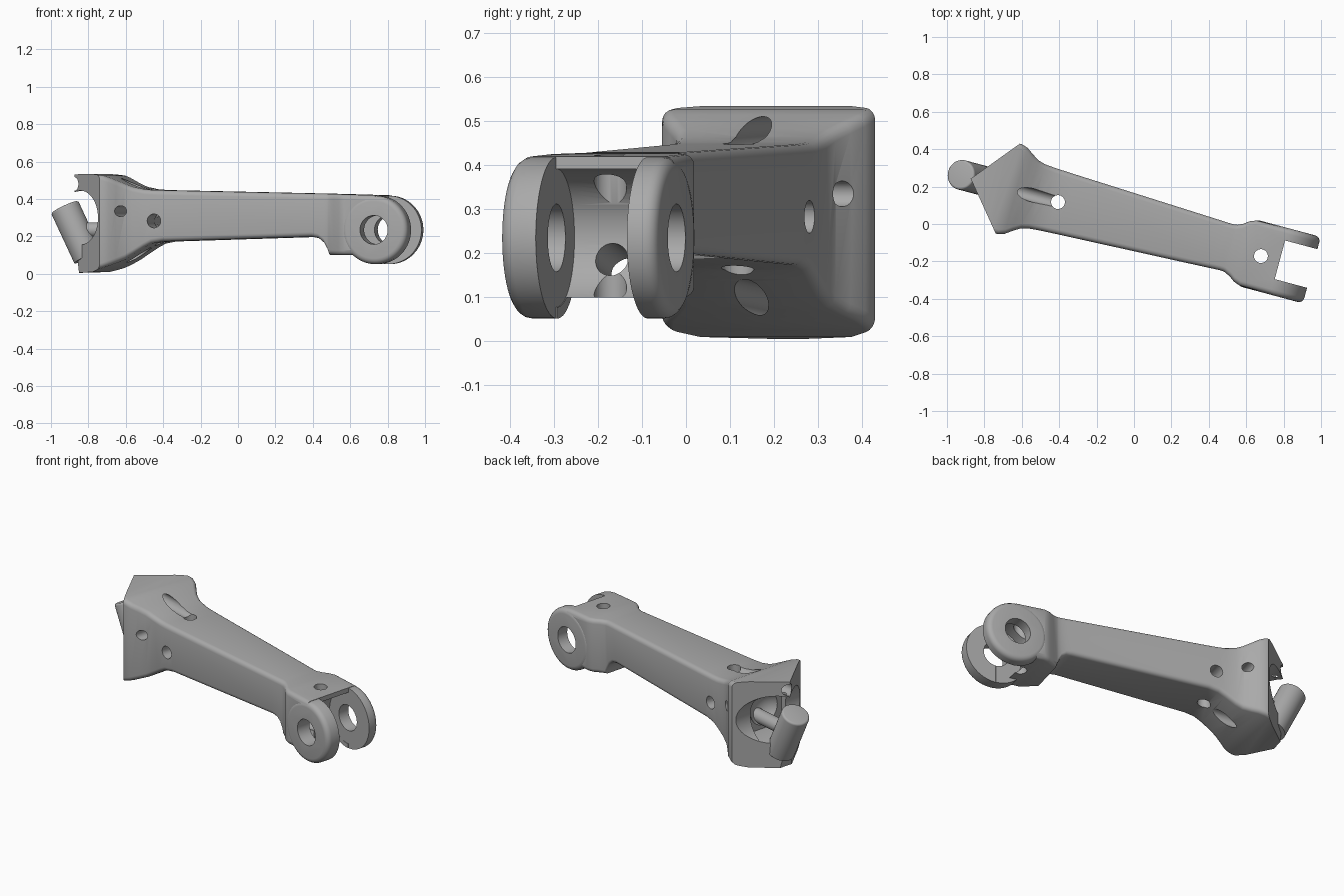
import bpy, bmesh, math
from mathutils import Vector, Matrix

if "Cube" in bpy.data.objects:
    bpy.data.objects.remove(bpy.data.objects["Cube"])

YAW = math.radians(-15)
VC = 0.008                      # centre line of the arm across its width

metal = bpy.data.materials.new("grey_metal")
metal.diffuse_color = (0.4, 0.4, 0.4, 1)
metal.use_nodes = True
metal.node_tree.nodes["Principled BSDF"].inputs["Base Color"].default_value = metal.diffuse_color


def make(name, bm):
    bmesh.ops.recalc_face_normals(bm, faces=bm.faces)
    me = bpy.data.meshes.new(name)
    bm.to_mesh(me)
    bm.free()
    ob = bpy.data.objects.new(name, me)
    bpy.context.collection.objects.link(ob)
    me.materials.append(metal)
    return ob


def rod(name, a, b, r, bevel_end=None, bevel=0.0, seg=40):
    """Cylinder from a to b, optionally rounding the rim at one end (0 = a, 1 = b)."""
    a, b = Vector(a), Vector(b)
    bm = bmesh.new()
    bmesh.ops.create_cone(bm, cap_ends=True, segments=seg, radius1=r, radius2=r, depth=(b - a).length)
    if bevel:
        s = 1 if bevel_end else -1
        rim = [e for e in bm.edges if all(v.co.z * s > 0 for v in e.verts)]
        bmesh.ops.bevel(bm, geom=rim, offset=bevel, segments=4, profile=0.5, affect='EDGES')
    rot = (b - a).to_track_quat('Z', 'Y').to_matrix().to_4x4()
    bmesh.ops.transform(bm, matrix=Matrix.Translation((a + b) / 2) @ rot, verts=bm.verts)
    return make(name, bm)


def box(name, lo, hi):
    lo, hi = Vector(lo), Vector(hi)
    bm = bmesh.new()
    bmesh.ops.create_cube(bm, size=1)
    for v in bm.verts:
        v.co = (lo + hi) / 2 + Vector([c * d for c, d in zip(v.co, hi - lo)])
    return make(name, bm)


def ball(name, c, r):
    bm = bmesh.new()
    bmesh.ops.create_uvsphere(bm, u_segments=32, v_segments=16, radius=r)
    bmesh.ops.translate(bm, vec=c, verts=bm.verts)
    return make(name, bm)


def combine(ob, other, op):
    m = ob.modifiers.new("bool", 'BOOLEAN')
    m.operation, m.object, m.solver = op, other, 'EXACT'
    bpy.context.view_layer.objects.active = ob
    bpy.ops.object.modifier_apply(modifier=m.name)
    bpy.data.objects.remove(other)


def section(bm, u, hw, zb, zt, r=0.026, n=4):
    """Rounded rectangle across the arm."""
    ring = []
    for cy, cz, start in ((hw - r, zt - r, 0), (-hw + r, zt - r, 90),
                          (-hw + r, zb + r, 180), (hw - r, zb + r, 270)):
        for i in range(n + 1):
            t = math.radians(start + 90 * i / n)
            ring.append(bm.verts.new((u, VC + cy + r * math.cos(t), cz + r * math.sin(t))))
    return ring


# arm: lofted from flared head to fork block (position, half width, bottom, top)
stations = [(-0.92, 0.24, 0.004, 0.532), (-0.76, 0.247, 0.010, 0.534), (-0.69, 0.249, 0.032, 0.526),
            (-0.655, 0.238, 0.045, 0.514), (-0.62, 0.213, 0.060, 0.498), (-0.58, 0.188, 0.078, 0.480),
            (-0.54, 0.177, 0.103, 0.464), (-0.48, 0.172, 0.141, 0.452), (-0.44, 0.170, 0.162, 0.449),
            (-0.38, 0.167, 0.173, 0.447), (0.44, 0.131, 0.198, 0.430), (0.475, 0.129, 0.190, 0.429),
            (0.505, 0.128, 0.165, 0.429), (0.525, 0.129, 0.130, 0.428), (0.535, 0.131, 0.102, 0.428),
            (0.565, 0.145, 0.101, 0.427), (0.595, 0.167, 0.100, 0.426), (0.63, 0.180, 0.100, 0.425),
            (0.803, 0.181, 0.100, 0.420)]
bm = bmesh.new()
rings = [section(bm, *s) for s in stations]
for a, b in zip(rings, rings[1:]):
    for i in range(len(a)):
        j = (i + 1) % len(a)
        bm.faces.new((a[i], a[j], b[j], b[i]))
bm.faces.new(rings[0])
bm.faces.new(rings[-1])
# head end: tilted end plane and two angled corners
for co, no in (((-0.87, 0, 0), (-0.53, 0, -0.09)),
               ((-0.70, VC + 0.25, 0), (-0.17, 0.14, 0)),
               ((-0.70, VC - 0.25, 0), (-0.17, -0.14, 0))):
    geom = bm.verts[:] + bm.edges[:] + bm.faces[:]
    bmesh.ops.bisect_plane(bm, geom=geom, plane_co=co, plane_no=Vector(no).normalized(), clear_outer=True)
    bmesh.ops.holes_fill(bm, edges=[e for e in bm.edges if e.is_boundary], sides=0)
arm = make("arm", bm)

# fork ears, rounded on the outer rim
HU, HZ = 0.799, 0.235
combine(arm, rod("ear", (HU, -0.176, HZ), (HU, -0.088, HZ), 0.183, 0, 0.03, 64), 'UNION')
combine(arm, rod("ear", (HU, 0.122, HZ), (HU, 0.192, HZ), 0.183, 1, 0.03, 64), 'UNION')

cutters = [
    # fork slot and hinge bore
    box("slot", (0.803, -0.09, -0.1), (1.1, 0.124, 0.6)),
    rod("slot_floor", (HU, -0.0899, HZ), (HU, 0.1239, HZ), 0.157, seg=64),
    rod("hinge_bore", (HU, -0.4, HZ), (HU, 0.4, HZ), 0.077),
    # bolt holes through fork block
    rod("fork_bolt", (0.70, 0.01, 0), (0.70, 0.01, 0.6), 0.037),
    rod("fork_drain", (0.47, 0.0, 0.150), (0.75, 0.0, 0.205), 0.038),
    # cross holes near the head
    rod("upright_hole", (-0.423, VC, 0), (-0.423, VC, 0.6), 0.037),
    rod("cross_hole", (-0.422, -0.4, 0.283), (-0.422, 0.4, 0.283), 0.037),
    rod("flare_hole", (-0.598, -0.4, 0.335), (-0.598, 0.4, 0.335), 0.029),
    # sloping holes opening on the rear face
    rod("upper_channel", (-0.40, VC, 0.468), (-0.95, VC, 0.482), 0.036),
    rod("lower_channel", (-0.40, VC, 0.11), (-0.95, VC, 0.075), 0.036),
    # rear socket
    rod("socket_groove", (-0.86, -0.4, 0.30), (-0.86, 0.4, 0.30), 0.145, seg=48),
    box("socket_pocket", (-0.95, -0.12, 0.17), (-0.68, 0.135, 0.41)),
    ball("socket_bowl", (-0.74, VC, 0.29), 0.115),
]
for c in cutters:
    combine(arm, c, 'DIFFERENCE')

# slanted peg in the socket and its short stem
peg = rod("peg", (-0.835, 0.015, 0.09), (-0.964, 0.015, 0.358), 0.08, 1, 0.012)
stem = rod("peg_stem", (-0.89, 0.015, 0.235), (-0.60, 0.015, 0.235), 0.04)

# turn the whole part into place
for ob in (arm, peg, stem):
    ob.data.transform(Matrix.Rotation(YAW, 4, 'Z'))
    bpy.ops.object.select_all(action='DESELECT')
    ob.select_set(True)
    bpy.context.view_layer.objects.active = ob
    bpy.ops.object.shade_smooth_by_angle(angle=math.radians(32))
